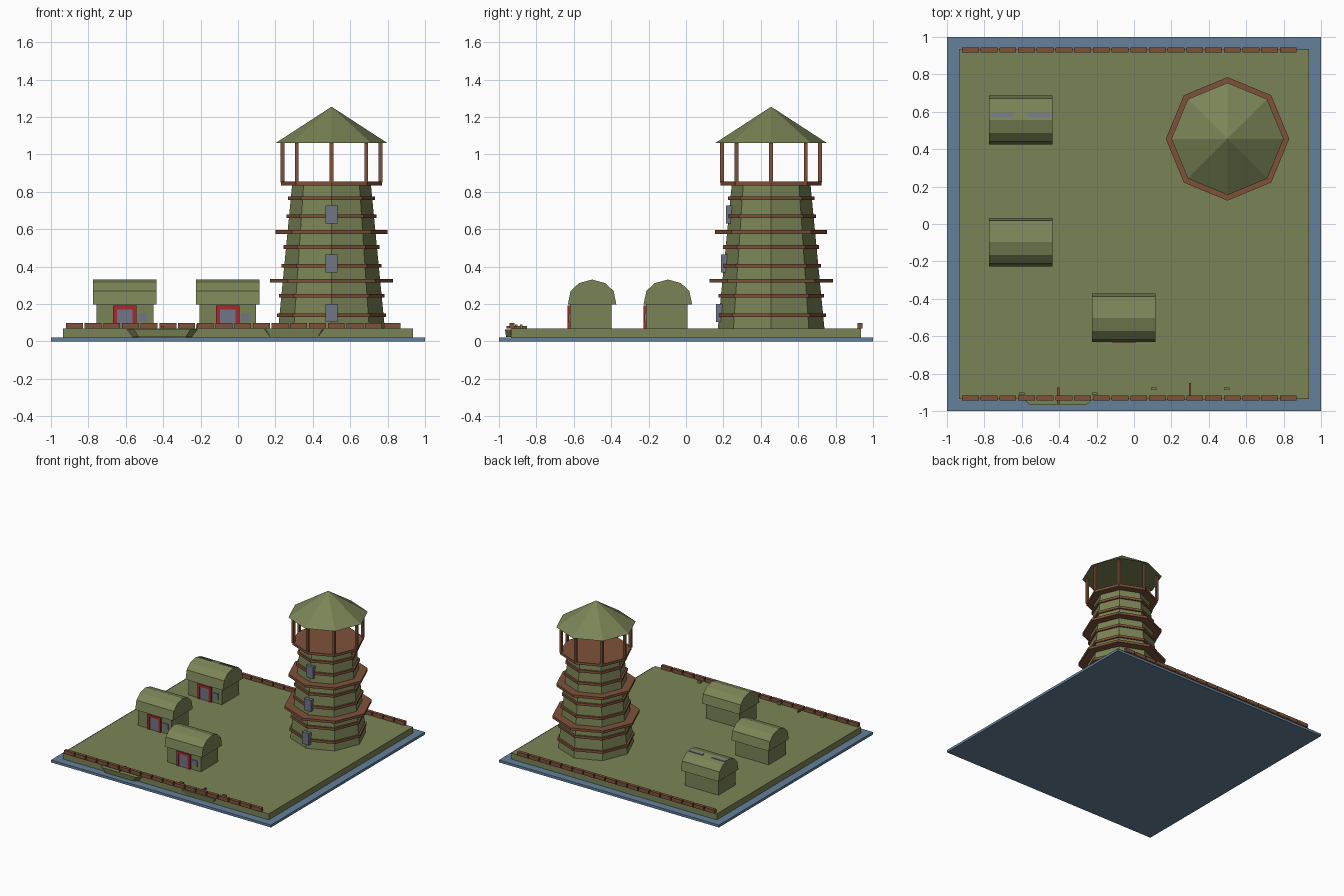
import bpy, bmesh, math
from mathutils import Vector

if "Cube" in bpy.data.objects:
    bpy.data.objects.remove(bpy.data.objects["Cube"])


def mat(name, r, g, b):
    m = bpy.data.materials.new(name)
    m.diffuse_color = (r, g, b, 1)
    m.use_nodes = True
    m.node_tree.nodes["Principled BSDF"].inputs["Base Color"].default_value = m.diffuse_color
    return m


GREEN = mat("moss green", 0.195, 0.231, 0.093)
BROWN = mat("timber brown", 0.21, 0.085, 0.042)
BLUE = mat("water blue", 0.125, 0.215, 0.32)
GREY = mat("slate grey", 0.165, 0.18, 0.24)
RED = mat("door red", 0.40, 0.022, 0.03)


def build(name, verts, faces, material):
    me = bpy.data.meshes.new(name)
    me.from_pydata(verts, [], faces)
    bm = bmesh.new()
    bm.from_mesh(me)
    bmesh.ops.recalc_face_normals(bm, faces=bm.faces)
    bm.to_mesh(me)
    bm.free()
    me.materials.append(material)
    ob = bpy.data.objects.new(name, me)
    bpy.context.collection.objects.link(ob)
    return ob


def loft(name, rings, material):
    """Closed solid through rings with equal point counts."""
    n = len(rings[0])
    verts = [p for r in rings for p in r]
    faces = [tuple(range(n)), tuple(range(len(verts) - n, len(verts)))]
    for k in range(len(rings) - 1):
        for i in range(n):
            j = (i + 1) % n
            faces.append((k * n + i, k * n + j, (k + 1) * n + j, (k + 1) * n + i))
    return build(name, verts, faces, material)


def box(name, x0, x1, y0, y1, z0, z1, material):
    return loft(name, [[(x0, y0, z), (x1, y0, z), (x1, y1, z), (x0, y1, z)] for z in (z0, z1)], material)


TX, TY = 0.5, 0.455


def octagon(r, z):
    return [(TX + r * math.cos(i * math.pi / 4), TY + r * math.sin(i * math.pi / 4), z) for i in range(8)]


def tower_radius(z):
    return 0.285 + (0.21 - 0.285) * (z - 0.07) / 0.775


# water and island
box("water", -1, 1, -1, 1, 0, 0.02, BLUE)
box("island", -0.935, 0.935, -0.935, 0.935, 0.02, 0.07, GREEN)

# low fences along the front and back shores
for side in (-1, 1):
    for i in range(18):
        x = -0.875 + 0.1 * i
        box("fence_block", x - 0.045, x + 0.045, side * 0.931 - 0.013, side * 0.931 + 0.013,
            0.07, 0.10, BROWN)

# tower shaft with thin bands, walkways and lookout floor
loft("tower_shaft", [octagon(tower_radius(z), z) for z in (0.07, 0.845)], GREEN)
for z in (0.14, 0.245, 0.405, 0.505, 0.67, 0.765):
    r = tower_radius(z) + 0.014
    loft("tower_band", [octagon(r, z - 0.01), octagon(r, z + 0.01)], BROWN)
for z, r in ((0.325, 0.33), (0.585, 0.30), (0.845, 0.27)):
    loft("walkway", [octagon(r, z - 0.01), octagon(r, z + 0.01)], BROWN)

# tower windows on the front corner
for z0, z1, y in ((0.105, 0.20, 0.16), (0.37, 0.465, 0.187), (0.63, 0.727, 0.214)):
    box("tower_window", TX - 0.031, TX + 0.031, y, y + 0.045, z0, z1, GREY)

# lookout posts and roof
for x, y, z in octagon(0.262, 0.85):
    box("lookout_post", x - 0.01, x + 0.01, y - 0.01, y + 0.01, z, 1.062, BROWN)
build("tower_roof", octagon(0.3, 1.06) + [(TX, TY, 1.255)],
      [tuple(range(8))] + [(i, (i + 1) % 8, 8) for i in range(8)], GREEN)

# huts: body, barrel roof, framed door and window
half = [(0.13, 0.197), (0.115, 0.27), (0.07, 0.312)]
profile = half + [(0, 0.331)] + [(-y, z) for y, z in reversed(half)]
for cx, cy in ((-0.605, 0.556), (-0.605, -0.097), (-0.055, -0.502)):
    box("hut_body", cx - 0.152, cx + 0.152, cy - 0.118, cy + 0.104, 0.07, 0.2, GREEN)
    loft("hut_roof", [[(cx + sx * 0.17, cy + y, z) for y, z in profile] for sx in (-1, 1)], GREEN)
    f = cy - 0.118
    for x0, x1 in ((-0.062, -0.041), (0.041, 0.062)):
        box("door_jamb", cx + x0, cx + x1, f - 0.013, f + 0.01, 0.07, 0.192, RED)
    box("door_lintel", cx - 0.041, cx + 0.041, f - 0.013, f + 0.01, 0.172, 0.192, RED)
    box("door", cx - 0.041, cx + 0.041, f - 0.007, f + 0.01, 0.07, 0.172, GREY)
    box("hut_window", cx + 0.072, cx + 0.122, f - 0.007, f + 0.01, 0.105, 0.152, GREY)

# two slits on the back of the far hut's roof
for x0, x1 in ((-0.768, -0.645), (-0.567, -0.443)):
    loft("roof_slit", [[(x, 0.573, 0.322), (x, 0.593, 0.316), (x, 0.593, 0.326), (x, 0.573, 0.331)]
                       for x in (x0, x1)], GREY)

# small moored boats at the front shore: hull, raised prows and oar
for cx, cy in ((-0.405, -0.925), (0.30, -0.899)):
    outline = [(-0.2, 0), (-0.15, -0.043), (0.15, -0.043), (0.2, 0), (0.15, 0.03), (-0.15, 0.03)]
    loft("boat_hull", [[(cx + x * s, cy + y * s, z) for x, y in outline]
                       for s, z in ((0.85, 0.025), (1, 0.064))], GREEN)
    for s in (-1, 1):
        xs = sorted((cx + s * 0.18, cx + s * 0.21))
        box("boat_prow", xs[0], xs[1], cy + 0.012, cy + 0.024, 0.05, 0.09, GREEN)
    box("boat_oar", cx - 0.006, cx + 0.006, cy - 0.035, cy + 0.05, 0.07, 0.082, BROWN)
